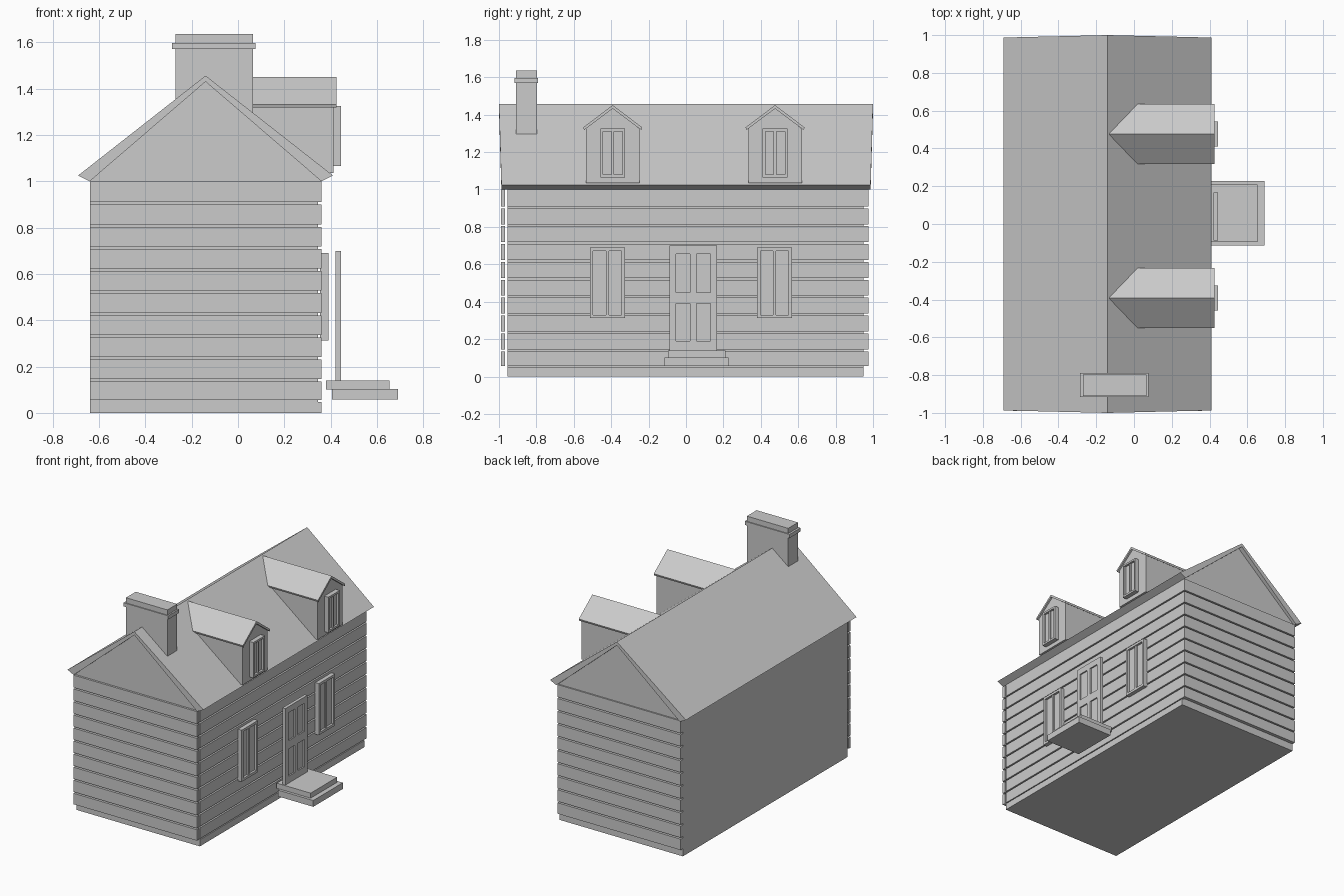
import bpy, bmesh

if "Cube" in bpy.data.objects:
    bpy.data.objects.remove(bpy.data.objects["Cube"])


def finish(name, bm):
    bmesh.ops.recalc_face_normals(bm, faces=bm.faces)
    mesh = bpy.data.meshes.new(name)
    bm.to_mesh(mesh)
    bm.free()
    ob = bpy.data.objects.new(name, mesh)
    bpy.context.collection.objects.link(ob)
    return ob


def add_box(bm, x0, x1, y0, y1, z0, z1):
    vs = bmesh.ops.create_cube(bm, size=1)["verts"]
    for v in vs:
        v.co = (x1 if v.co.x > 0 else x0, y1 if v.co.y > 0 else y0, z1 if v.co.z > 0 else z0)


def boxes(name, *items):
    bm = bmesh.new()
    for b in items:
        add_box(bm, *b)
    return finish(name, bm)


def prism(name, pts, a, b, axis):
    """Extrude a (horizontal, z) profile from a to b along x or y."""
    bm = bmesh.new()
    place = (lambda p, t: (t, p[0], p[1])) if axis == "x" else (lambda p, t: (p[0], t, p[1]))
    r0 = [bm.verts.new(place(p, a)) for p in pts]
    r1 = [bm.verts.new(place(p, b)) for p in pts]
    bm.faces.new(r0)
    bm.faces.new(r1)
    n = len(pts)
    for i in range(n):
        j = (i + 1) % n
        bm.faces.new((r0[i], r0[j], r1[j], r1[i]))
    return finish(name, bm)


# House body, set in slightly behind the right-hand siding
boxes("house_body", (-0.64, 0.345, -0.955, 0.95, 0, 1.0))
prism("gable_wall", [(-0.64, 1.0), (0.36, 1.0), (-0.14, 1.432)], -0.975, 0.965, "y")

# Siding boards on three walls
step, gap = 0.0955, 0.011
rows = [(0.055 + i * step if i == 0 else 0.05 + i * step, 0.045 + (i + 1) * step - gap / 2)
        for i in range(10)]
rows[-1] = (rows[-1][0], 1.0)
boxes("front_siding", *[(-0.64, 0.36, -0.99, -0.967, a, b) for a, b in rows])
boxes("back_siding", *[(-0.64, 0.36, 0.945, 0.975, a, b) for a, b in rows])
boxes("right_siding", (0.34, 0.36, -0.955, 0.95, 0, 0.048),
      *[(0.34, 0.36, -0.955, 0.95, a, b) for a, b in rows])

# Main roof, with the ridge ends leaning out a little
roof = prism("main_roof", [(-0.69, 1.025), (-0.14, 1.456), (0.41, 1.025), (0.36, 1.0),
                           (-0.14, 1.43), (-0.64, 1.0)], -0.987, 0.987, "y")
for v in roof.data.vertices:
    if v.co.z > 1.2:
        v.co.y = 1.0 if v.co.y > 0 else -1.0

# Chimney with a band
boxes("chimney", (-0.27, 0.065, -0.91, -0.797, 1.295, 1.635))
boxes("chimney_band", (-0.285, 0.076, -0.917, -0.79, 1.57, 1.597))


def window(name, x0, x1, yc, half, z0, z1, f=0.018):
    """Frame with a centre bar and recessed panes."""
    y0, y1 = yc - half, yc + half
    boxes(name + "_frame",
          (x0, x1, y0, y0 + f, z0, z1), (x0, x1, y1 - f, y1, z0, z1),
          (x0, x1, y0 + f, y1 - f, z0, z0 + f), (x0, x1, y0 + f, y1 - f, z1 - f, z1),
          (x0, x1 - 0.005, yc - f / 2, yc + f / 2, z0 + f, z1 - f))
    boxes(name + "_pane", (x0, x1 - 0.016, y0 + f, y1 - f, z0 + f, z1 - f))


# Dormers with windows
for tag, c in (("left", -0.392), ("right", 0.476)):
    prism(tag + "_dormer_wall", [(c - 0.143, 1.035), (c + 0.143, 1.035), (c + 0.143, 1.325),
                                 (c, 1.435), (c - 0.143, 1.325)], -0.12, 0.412, "x")
    prism(tag + "_dormer_roof", [(c - 0.158, 1.332), (c, 1.451), (c + 0.158, 1.332),
                                 (c + 0.153, 1.318), (c, 1.432), (c - 0.153, 1.318)],
          -0.13, 0.425, "x")
    window(tag + "_dormer_window", 0.405, 0.445, c, 0.066, 1.065, 1.325, 0.014)

# Ground floor windows
window("left_window", 0.355, 0.39, -0.42, 0.094, 0.312, 0.69)
window("right_window", 0.355, 0.39, 0.473, 0.094, 0.312, 0.69)

# Panelled door: thin backing, stiles and rails
dx, s = (0.428, 0.445), 0.035
door = [(0.422, 0.435, -0.088, 0.167, 0.135, 0.7)]
for y0, y1 in ((-0.088, -0.088 + s), (0.022, 0.057), (0.167 - s, 0.167)):
    door.append((*dx, y0, y1, 0.135, 0.7))
for z0, z1 in ((0.135, 0.19), (0.39, 0.45), (0.655, 0.7)):
    for y0, y1 in ((-0.053, 0.022), (0.057, 0.132)):
        door.append((*dx, y0, y1, z0, z1))
boxes("front_door", *door)

# Doorsteps
boxes("upper_step", (0.38, 0.655, -0.095, 0.21, 0.1, 0.14))
boxes("lower_step", (0.405, 0.69, -0.115, 0.227, 0.057, 0.103))
